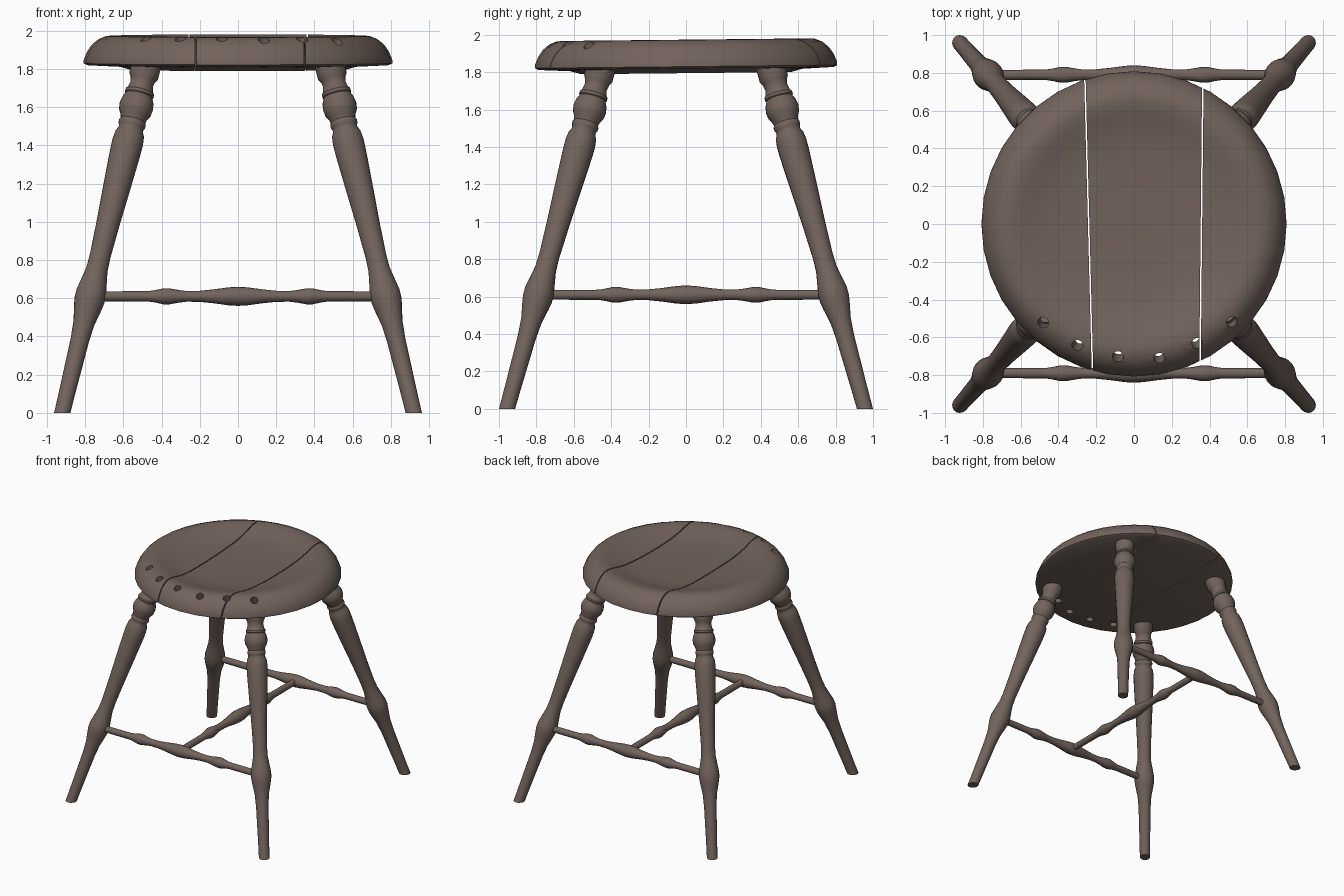
import bpy, bmesh, math
from mathutils import Vector, Matrix

cube = bpy.data.objects.get("Cube")
if cube:
    bpy.data.objects.remove(cube, do_unlink=True)

wood = bpy.data.materials.new("dark_brown_wood")
wood.use_nodes = True
color = (0.17, 0.125, 0.106, 1)
wood.diffuse_color = color
wood.node_tree.nodes["Principled BSDF"].inputs["Base Color"].default_value = color


def make_object(name, bm):
    bmesh.ops.recalc_face_normals(bm, faces=bm.faces)
    mesh = bpy.data.meshes.new(name)
    bm.to_mesh(mesh)
    bm.free()
    mesh.materials.append(wood)
    obj = bpy.data.objects.new(name, mesh)
    bpy.context.collection.objects.link(obj)
    return obj


def shade(obj, angle=35):
    bpy.ops.object.select_all(action='DESELECT')
    obj.select_set(True)
    bpy.context.view_layer.objects.active = obj
    bpy.ops.object.shade_smooth_by_angle(angle=math.radians(angle))


def lathe(profile, sides):
    """Closed solid turned around z from (radius, height) pairs."""
    bm = bmesh.new()
    rings = []
    for r, z in profile:
        rings.append([bm.verts.new((r * math.cos(math.tau * i / sides),
                                    r * math.sin(math.tau * i / sides), z))
                      for i in range(sides)])
    for a, b in zip(rings, rings[1:]):
        for i in range(sides):
            j = (i + 1) % sides
            bm.faces.new((a[i], a[j], b[j], b[i]))
    bm.faces.new(rings[0][::-1])
    bm.faces.new(rings[-1])
    return bm


def cut(bm, point, normal):
    """Remove everything on the normal's side and cap the opening."""
    bmesh.ops.bisect_plane(bm, geom=bm.verts[:] + bm.edges[:] + bm.faces[:],
                           plane_co=point, plane_no=normal, clear_outer=True)
    rim = [e for e in bm.edges if e.is_boundary]
    bmesh.ops.holes_fill(bm, edges=rim, sides=0)


def place_along(bm, start, end):
    axis = Vector(end) - Vector(start)
    turn = axis.to_track_quat('Z', 'Y').to_matrix().to_4x4()
    bm.transform(Matrix.Translation(start) @ turn)


# Seat: dished disc, split into three planks
seat_profile = [(0.56, 1.795), (0.62, 1.812), (0.79, 1.82), (0.808, 1.83),
                (0.807, 1.85), (0.79, 1.89), (0.765, 1.927), (0.73, 1.956),
                (0.69, 1.972), (0.65, 1.974), (0.60, 1.964), (0.54, 1.946),
                (0.47, 1.93), (0.38, 1.919), (0.25, 1.913), (0.1, 1.911)]
gap = 0.004
seams = [((-0.24, 0, 0), Vector((1, 0.026, 0)).normalized()),
         ((0.357, 0, 0), Vector((1, -0.01, 0)).normalized())]


def plank(name, left_seam, right_seam):
    bm = lathe(seat_profile, 36)
    if left_seam:
        point, normal = left_seam
        cut(bm, Vector(point) + normal * gap, -normal)
    if right_seam:
        point, normal = right_seam
        cut(bm, Vector(point) - normal * gap, normal)
    return make_object(name, bm)


planks = [plank("seat_plank_right", None, seams[0]),
          plank("seat_plank_middle", seams[0], seams[1]),
          plank("seat_plank_left", seams[1], None)]

# Slanted spindle holes along the front rim
holes = bmesh.new()
for x, y in [(-0.48, -0.52), (-0.30, -0.64), (-0.085, -0.70),
             (0.135, -0.71), (0.335, -0.63), (0.52, -0.52)]:
    top = Vector((x, y, 1.96))
    lean = Vector((x * 0.4, y * 0.4, 1)).normalized()
    drill = lathe([(0.03, 0), (0.03, 0.6)], 16)
    place_along(drill, top - lean * 0.3, top + lean * 0.3)
    temp = bpy.data.meshes.new("drill")
    drill.to_mesh(temp)
    drill.free()
    holes.from_mesh(temp)
    bpy.data.meshes.remove(temp)
cutter = make_object("hole_cutter", holes)
cutter.hide_render = True

tilt = (Matrix.Translation((0, 0, 1.88)) @ Matrix.Rotation(math.radians(0.6), 4, 'X')
        @ Matrix.Translation((0, 0, -1.88)))
for obj in planks:
    mod = obj.modifiers.new("holes", 'BOOLEAN')
    mod.operation = 'DIFFERENCE'
    mod.solver = 'EXACT'
    mod.object = cutter
    bpy.context.view_layer.objects.active = obj
    bpy.ops.object.modifier_apply(modifier=mod.name)
    obj.data.transform(tilt)
    shade(obj)
bpy.data.objects.remove(cutter, do_unlink=True)

# Legs: turned and splayed, feet cut level with the floor
leg_profile = [(0.041, -0.05), (0.043, 0.1), (0.049, 0.38), (0.056, 0.47),
               (0.074, 0.555), (0.08, 0.59), (0.08, 0.63), (0.07, 0.68),
               (0.057, 0.75), (0.055, 0.82), (0.061, 0.98), (0.073, 1.2),
               (0.081, 1.36), (0.082, 1.42), (0.077, 1.46), (0.066, 1.48),
               (0.066, 1.495), (0.072, 1.505), (0.072, 1.52), (0.066, 1.53),
               (0.072, 1.55), (0.086, 1.575), (0.09, 1.605), (0.084, 1.635),
               (0.072, 1.66), (0.077, 1.665), (0.077, 1.68), (0.068, 1.69),
               (0.061, 1.72), (0.066, 1.745), (0.078, 1.765), (0.078, 1.85)]
for side, sx in (("right", -1), ("left", 1)):
    for end, sy in (("front", -1), ("back", 1)):
        foot = Vector((sx * 0.92, sy * 0.957, 0))
        head = Vector((sx * 0.487, sy * 0.463, 1.79))
        stretch = (head - foot).length / 1.79
        bm = lathe([(r, z * stretch) for r, z in leg_profile], 20)
        place_along(bm, foot, head)
        cut(bm, (0, 0, 0), (0, 0, -1))
        shade(make_object(f"{end}_{side}_leg", bm))

# Stretchers: three matching turned bars in an H
half = [(0.05, 0), (0.047, 0.05), (0.036, 0.13), (0.029, 0.2), (0.028, 0.27),
        (0.033, 0.31), (0.042, 0.36), (0.042, 0.39), (0.033, 0.43),
        (0.027, 0.47), (0.026, 0.78)]
bar = [(r, -t) for r, t in half[:0:-1]] + half
for name, start, end in [
        ("front_stretcher", (0, -0.79, 0.61), (1, -0.79, 0.61)),
        ("back_stretcher", (0, 0.79, 0.61), (1, 0.79, 0.61)),
        ("middle_stretcher", (0, 0, 0.61), (0, 1, 0.61))]:
    bm = lathe(bar, 16)
    place_along(bm, start, end)
    shade(make_object(name, bm))
